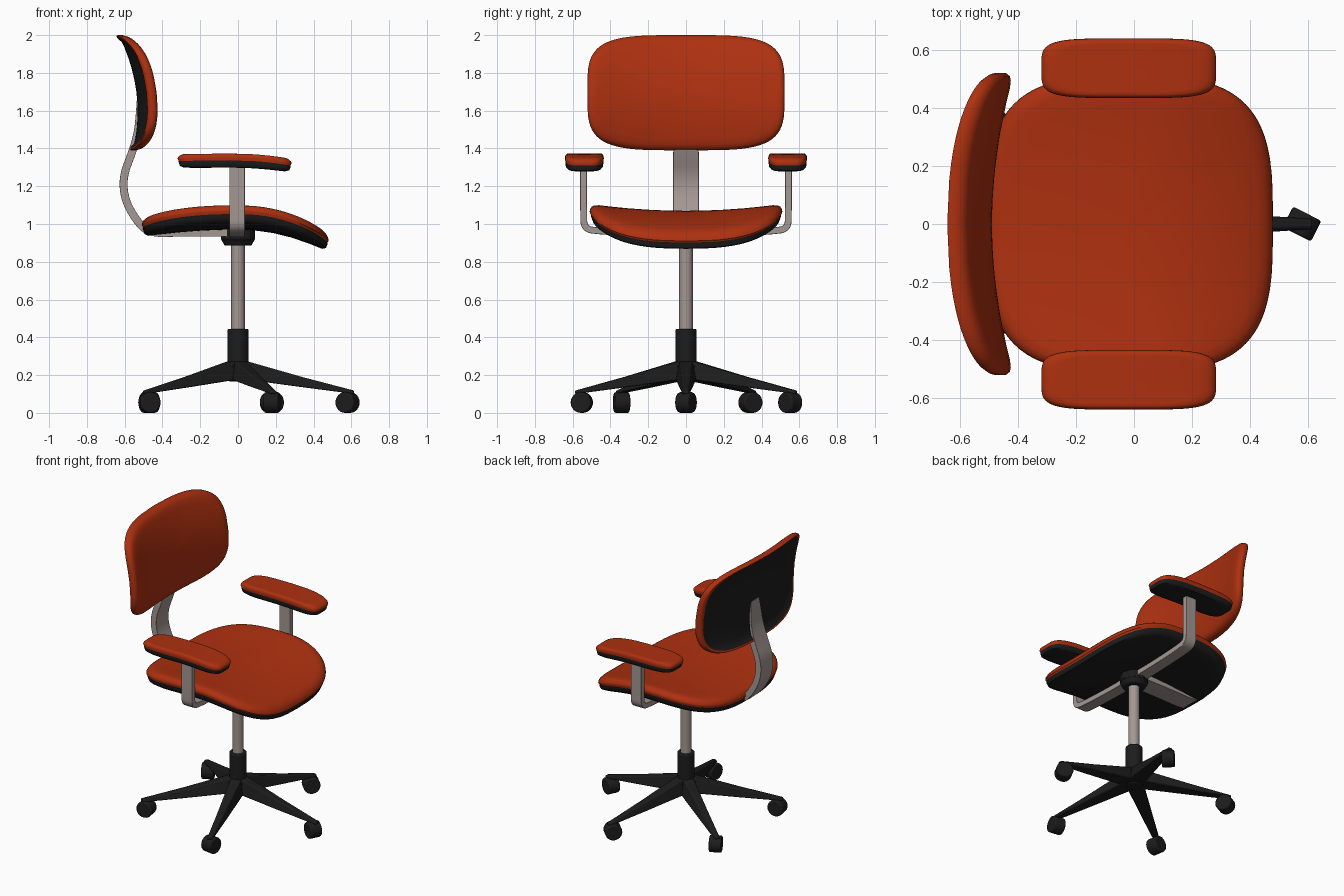
import bpy, bmesh
from math import cos, sin, pi, radians, copysign
from mathutils import Vector, Matrix

cube = bpy.data.objects.get("Cube")
if cube:
    bpy.data.objects.remove(cube)


def material(name, color):
    m = bpy.data.materials.new(name)
    m.use_nodes = True
    m.diffuse_color = (*color, 1)
    m.node_tree.nodes["Principled BSDF"].inputs["Base Color"].default_value = (*color, 1)
    return m


ORANGE = material("orange fabric", (0.42, 0.03, 0.005))
BLACK = material("black plastic", (0.012, 0.012, 0.012))
METAL = material("warm grey metal", (0.37, 0.31, 0.29))


def finish(name, bm, mats, bevel=0):
    """Turn a bmesh into a smooth shaded object."""
    bmesh.ops.recalc_face_normals(bm, faces=bm.faces)
    mesh = bpy.data.meshes.new(name)
    bm.to_mesh(mesh)
    bm.free()
    ob = bpy.data.objects.new(name, mesh)
    bpy.context.collection.objects.link(ob)
    for m in mats:
        mesh.materials.append(m)
    if bevel:
        mod = ob.modifiers.new("bevel", "BEVEL")
        mod.width, mod.segments, mod.limit_method = bevel, 2, "ANGLE"
        mod.angle_limit = radians(40)
    bpy.ops.object.select_all(action="DESELECT")
    ob.select_set(True)
    bpy.context.view_layer.objects.active = ob
    bpy.ops.object.shade_smooth_by_angle(angle=radians(45))
    return ob


def loft(name, rings, mats, bands=None, bevel=0):
    """Skin closed rings of equal length and cap both ends."""
    bm = bmesh.new()
    loops = [[bm.verts.new(p) for p in ring] for ring in rings]
    n = len(loops[0])
    for k, (a, b) in enumerate(zip(loops, loops[1:])):
        for i in range(n):
            j = (i + 1) % n
            f = bm.faces.new((a[i], a[j], b[j], b[i]))
            f.material_index = bands[k + 1] if bands else 0
    bm.faces.new(loops[0]).material_index = bands[0] if bands else 0
    bm.faces.new(loops[-1]).material_index = bands[-1] if bands else 0
    return finish(name, bm, mats, bevel)


def pad(name, a, b, power, profile, place):
    """Rounded slab: profile rows are (scale, height, material)."""
    rings = []
    for s, h, _ in profile:
        ring = []
        for i in range(72):
            c, d = cos(2 * pi * i / 72), sin(2 * pi * i / 72)
            u = copysign(abs(c) ** (2 / power), c) * a * s
            v = copysign(abs(d) ** (2 / power), d) * b * s
            ring.append(place(u, v, h))
        rings.append(ring)
    return loft(name, rings, (ORANGE, BLACK), [row[2] for row in profile])


def smooth(points, rounds=3):
    """Corner-cutting subdivision that keeps the end points."""
    pts = [Vector(p) for p in points]
    for _ in range(rounds):
        out = [pts[0]]
        for p, q in zip(pts, pts[1:]):
            out += [p.lerp(q, 0.25), p.lerp(q, 0.75)]
        pts = out + [pts[-1]]
    return pts


def strap(name, points, thick, width, place):
    """Flat bar along a planar path; width(t) is its half width."""
    pts = smooth(points)
    rings = []
    for i, p in enumerate(pts):
        t = (pts[min(i + 1, len(pts) - 1)] - pts[max(i - 1, 0)]).normalized()
        nrm = Vector((-t.y, t.x)) * thick / 2
        w = width(i / (len(pts) - 1))
        rings.append([place(p + nrm, -w), place(p + nrm, w),
                      place(p - nrm, w), place(p - nrm, -w)])
    return loft(name, rings, (METAL,), bevel=0.01)


def cylinder(name, r, z0, z1, mat, sides=32, r2=None, bevel=0, matrix=Matrix()):
    bm = bmesh.new()
    bmesh.ops.create_cone(bm, cap_ends=True, segments=sides, radius1=r, radius2=r2 or r,
                          depth=z1 - z0,
                          matrix=matrix @ Matrix.Translation((0, 0, (z0 + z1) / 2)))
    return finish(name, bm, (mat,), bevel)


# Seat: waterfall front, raised sides, black pan underneath
def seat_place(u, v, h):
    drop = 0.12 if u > 0.015 else 0.035
    x = u - 0.015
    return (x, v, 1.07 - drop * (x / 0.48) ** 2 + 0.035 * (v / 0.5) ** 2 + h)


top = [(s, 0, 0) for s in (0.02, 0.2, 0.4, 0.6, 0.8, 0.9)]
pad("seat", 0.495, 0.51, 3.3,
    top + [(0.95, -0.004, 0), (0.98, -0.014, 0), (0.997, -0.028, 0), (1, -0.04, 0),
           (0.985, -0.052, 0), (0.985, -0.065, 1), (0.97, -0.085, 1), (0.93, -0.098, 1)]
    + [(s, -0.1, 1) for s in (0.8, 0.6, 0.4, 0.2, 0.02)], seat_place)


# Backrest: wraps forward at the sides, leans back at the top
def back_place(u, v, h):
    z = 1.695 + v
    return (-0.49 - 0.62 * (z - 1.6) ** 2 + 0.07 * (u / 0.5) ** 2 + h, u, z)


pad("backrest", 0.522, 0.305, 4,
    top + [(0.95, -0.004, 0), (0.98, -0.012, 0), (1, -0.028, 0), (1, -0.048, 0),
           (0.985, -0.058, 0), (0.95, -0.058, 0), (0.93, -0.054, 1), (0.88, -0.044, 1)]
    + [(s, -0.042, 1) for s in (0.8, 0.6, 0.4, 0.2, 0.02)], back_place)

# Backrest spine
strap("back_spine",
      [(-0.05, 0.955), (-0.3, 0.955), (-0.47, 0.95), (-0.54, 1.02), (-0.6, 1.13), (-0.61, 1.25),
       (-0.56, 1.38), (-0.53, 1.48), (-0.52, 1.58), (-0.515, 1.65)],
      0.042, lambda t: 0.068 if t < 0.6 else 0.068 - 0.2 * (t - 0.6) ** 2 - (0.015 if t > 0.99 else 0),
      lambda p, w: (p.x, w, p.y))

# Armrests with their bent uprights
for side, label in ((1, "left"), (-1, "right")):
    def arm_place(u, v, h):
        x = u - 0.018
        return (x, side * (0.538 + v), 1.372 - 0.3 * max(0, x + 0.02) ** 2
                - 0.06 * min(0, x + 0.1) ** 2 + h)

    pad(label + "_armrest", 0.302, 0.103, 4.5,
        top + [(0.95, -0.005, 0), (0.99, -0.014, 0), (1, -0.024, 0), (0.98, -0.036, 0),
               (0.98, -0.044, 1), (0.96, -0.062, 1), (0.88, -0.072, 1)]
        + [(s, -0.074, 1) for s in (0.6, 0.3, 0.02)], arm_place)
    strap(label + "_arm_upright",
          [(0, 0.95), (0.2, 0.95), (0.46, 0.962), (0.54, 0.975), (0.542, 1.06), (0.542, 1.15),
           (0.542, 1.305)],
          0.036, lambda t: 0.041, lambda p, w: (w - 0.005, side * p.x, p.y))

# Centre column
cylinder("seat_mount", 0.092, 0.915, 0.975, BLACK, sides=8, bevel=0.008)
cylinder("mount_collar", 0.07, 0.885, 0.92, BLACK, r2=0.09, bevel=0.005)
cylinder("gas_column", 0.036, 0.4, 0.9, METAL)
cylinder("column_sleeve", 0.055, 0.2, 0.445, BLACK, bevel=0.006)
cylinder("base_hub", 0.045, 0.165, 0.25, BLACK, r2=0.075, bevel=0.006)

# Five-legged base with swivelled casters
for k in range(5):
    turn = Matrix.Rotation(k * 2 * pi / 5, 4, "Z")
    rings = []
    for r, w, low, high in ((0, 0.055, 0.165, 0.285), (0.06, 0.055, 0.172, 0.27),
                            (0.34, 0.038, 0.135, 0.19), (0.615, 0.02, 0.1, 0.118)):
        rings.append([turn @ Vector(p) for p in (
            (r, -w, low + 0.02 * (high - low)), (r, w, low + 0.02 * (high - low)),
            (r, w * 0.6, high), (r, -w * 0.6, high))])
    loft(f"base_leg_{k + 1}", rings, (BLACK,), bevel=0.006)
    spot = turn @ Matrix.Translation((0.58, 0, 0.055)) @ Matrix.Rotation(radians(-27), 4, "Z")
    cylinder(f"caster_{k + 1}", 0.055, -0.04, 0.04, BLACK, sides=24, bevel=0.008,
             matrix=spot @ Matrix.Rotation(pi / 2, 4, "X"))
    cylinder(f"caster_stem_{k + 1}", 0.015, 0.03, 0.055, BLACK, sides=12, matrix=spot)
